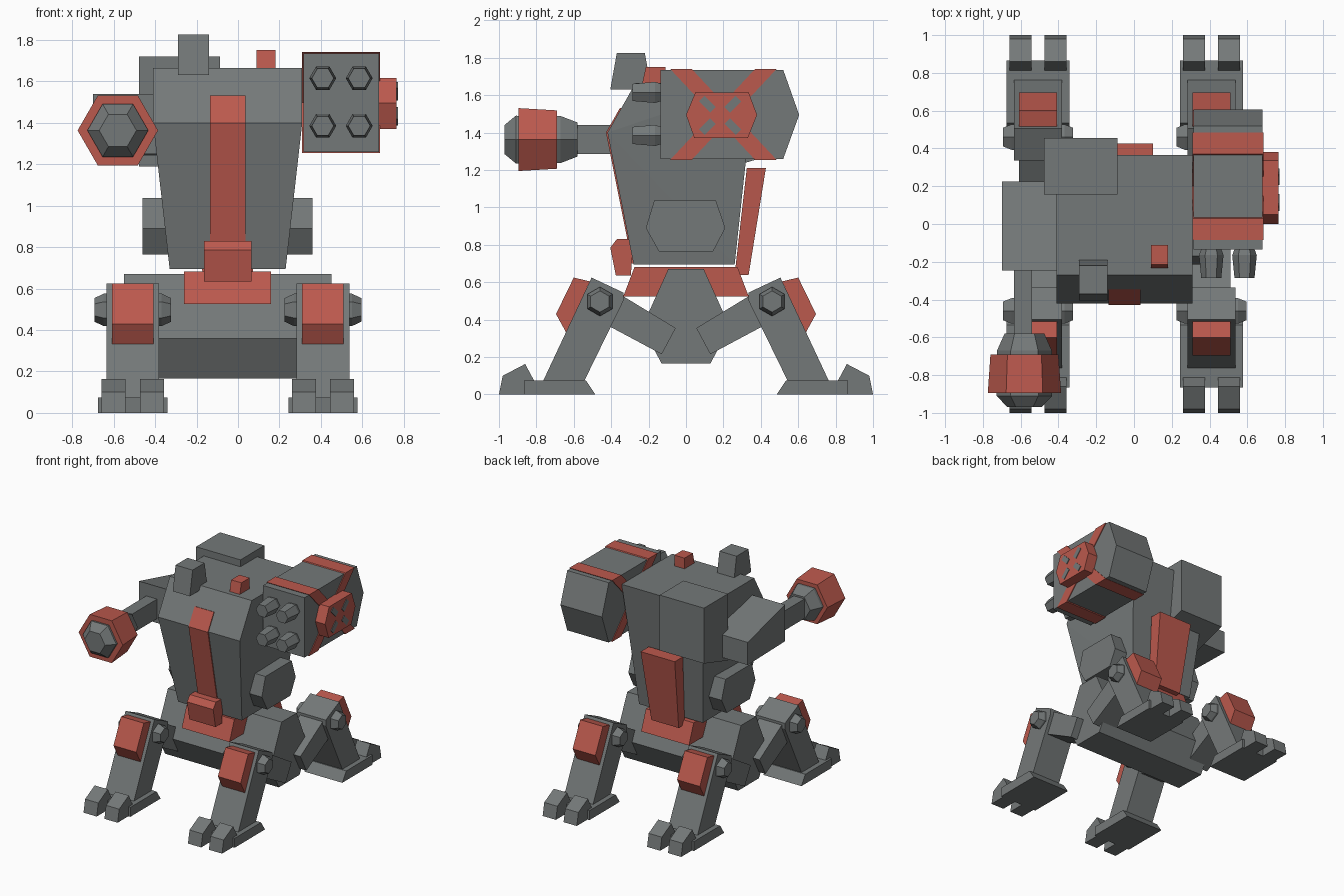
import bpy, bmesh, math
from mathutils import Vector

if "Cube" in bpy.data.objects:
    bpy.data.objects.remove(bpy.data.objects["Cube"])


def material(name, rgb):
    m = bpy.data.materials.new(name)
    m.diffuse_color = (*rgb, 1)
    m.use_nodes = True
    m.node_tree.nodes["Principled BSDF"].inputs["Base Color"].default_value = m.diffuse_color
    return m


GREY = material("armour grey", (0.175, 0.19, 0.19))
RED = material("faded red", (0.50, 0.10, 0.075))
CX = -0.05  # centre line of the body


def finish(name, bm, mat):
    bmesh.ops.recalc_face_normals(bm, faces=bm.faces)
    me = bpy.data.meshes.new(name)
    bm.to_mesh(me)
    bm.free()
    me.materials.append(mat)
    ob = bpy.data.objects.new(name, me)
    bpy.context.collection.objects.link(ob)
    return ob


def loft(name, rings, mat):
    """Join equal-sized rings of points and cap both ends."""
    bm = bmesh.new()
    rows = [[bm.verts.new(p) for p in r] for r in rings]
    n = len(rows[0])
    for a, b in zip(rows, rows[1:]):
        for i in range(n):
            j = (i + 1) % n
            bm.faces.new((a[i], a[j], b[j], b[i]))
    bm.faces.new(rows[0])
    bm.faces.new(rows[-1])
    return finish(name, bm, mat)


def prism(name, pts, x0, x1, mat, s=1):
    """Extrude a (y, z) profile along x; s=-1 mirrors it front to back."""
    return loft(name, [[(x, s * y, z) for y, z in pts] for x in (x0, x1)], mat)


def box(name, x0, x1, y0, y1, z0, z1, mat):
    return prism(name, [(y0, z0), (y1, z0), (y1, z1), (y0, z1)], x0, x1, mat)


def hexes(name, c, axis, steps, mat):
    """Six-sided turned part along x or y: steps are (offset, radius)."""
    rings = []
    for d, r in steps:
        ring = []
        for k in range(6):
            u, v = r * math.cos(k * math.pi / 3), r * math.sin(k * math.pi / 3)
            off = (u, d, v) if axis == "y" else (d, v, u)
            ring.append(Vector(c) + Vector(off))
        rings.append(ring)
    return loft(name, rings, mat)


# pelvis and waist
prism("pelvis", [(-.095, .67), (.095, .67), (.235, .36), (.13, .165),
                 (-.13, .165), (-.235, .36)], CX - .5, CX + .5, GREY)
prism("waist_block", [(-.275, .682), (.275, .682), (.335, .525), (-.335, .525)],
      CX - .21, CX + .21, RED)
prism("groin_plate", [(-.405, .785), (-.37, .83), (-.28, .83), (-.295, .635), (-.375, .635)],
      CX - .115, CX + .115, RED)

# torso: tapered hull, wide from shoulder height up
bm = bmesh.new()
for y, z, w in [(-.28, .695, .28), (.26, .695, .28), (-.42, 1.40, .36),
                (-.27, 1.665, .36), (.365, 1.665, .36)]:
    for s in (-1, 1):
        bm.verts.new((CX + s * w, y, z))
bmesh.ops.convex_hull(bm, input=bm.verts)
bmesh.ops.dissolve_limit(bm, angle_limit=.02, verts=bm.verts, edges=bm.edges)
finish("torso", bm, GREY)

# painted chest stripe
prism("chest_stripe", [(-.28, .70), (-.288, .70), (-.428, 1.40), (-.353, 1.532),
                       (-.345, 1.53), (-.42, 1.40)], CX - .085, CX + .085, RED)

# side hip housings, running through the torso
prism("hip_housing", [(-.17, 1.037), (.16, 1.037), (.21, .89), (.145, .765),
                      (-.145, .765), (-.215, .89)], CX - .41, CX + .41, GREY)

# tapered back plate
loft("back_plate", [[(CX - w, y0, z), (CX + w, y0, z), (CX + w, y1, z), (CX - w, y1, z)]
                    for z, w, y0, y1 in [(.64, .12, .26, .335), (1.21, .15, .325, .427)]], RED)

# backpack, sight and beacon
prism("backpack", [(.155, 1.19), (.155, 1.72), (.455, 1.72), (.455, 1.28)], -.477, -.087, GREY)
prism("sight", [(-.405, 1.63), (-.37, 1.825), (-.22, 1.825), (-.185, 1.63)], -.29, -.14, GREY)
prism("beacon", [(-.235, 1.66), (-.215, 1.75), (-.11, 1.75), (-.11, 1.66)], .09, .18, RED)

# right shoulder, arm and gun
prism("shoulder", [(-.245, 1.25), (-.245, 1.54), (.225, 1.42), (.225, 1.24)], -.70, -.38, GREY)
box("gun_arm", -.635, -.54, -.62, -.2, 1.285, 1.44, GREY)
GUN = (-.58, 1.363)
hexes("gun_barrel", (GUN[0], 0, GUN[1]), "y",
      [(-.58, .105), (-.67, .145), (-.91, .147), (-.97, .09)], GREY)
hexes("gun_band", (GUN[0], 0, GUN[1]), "y", [(-.69, .18), (-.895, .194)], RED)

# left missile pod
PX0, PX1, PZ0, PZ1 = .315, .68, 1.26, 1.735
prism("missile_pod", [(-.135, PZ0), (-.135, PZ1), (.52, PZ1), (.605, 1.495), (.52, PZ0)],
      PX0, PX1, GREY)
# crossed stripes wrapping the pod, standing just proud of it
T = .006
for i, (top, bot) in enumerate([(-.085, .37), (.37, -.085)]):
    prism(f"pod_stripe_{i}", [(top, PZ1 + T), (top + .115, PZ1 + T),
                              (bot + .115, PZ0 - T), (bot, PZ0 - T)], PX0 - T, PX1 + T, RED)
# hexagonal cap with four grey dashes
prism("pod_cap", [(0, 1.495), (.05, 1.615), (.335, 1.615), (.38, 1.495), (.33, 1.37), (.045, 1.37)],
      PX1, .766, RED)
for sy in (-1, 1):
    for sz in (-1, 1):
        c = Vector((.182 + sy * .068, 1.492 + sz * .06))
        a = Vector((sy, sz)).normalized()
        b = Vector((-a.y, a.x))
        quad = [c + a * p * .042 + b * q * .021 for p, q in ((-1, -1), (1, -1), (1, 1), (-1, 1))]
        prism("cap_dash", quad, .764, .771, GREY)
        # missile tube
        hexes("missile_tube", (.497 + sy * .088, 0, 1.5 + sz * .115), "y",
              [(-.125, .05), (-.165, .065), (-.285, .053)], GREY)

# four legs, mirrored left/right and front/back
for side, x in (("right", -.508), ("left", .41)):
    for end, s in (("front", 1), ("rear", -1)):
        n = f"{end}_{side}"
        prism(n + "_thigh", [(-.36, .54), (-.055, .355), (-.13, .215), (-.42, .37)],
              x - .1, x + .1, GREY, s)
        prism(n + "_shin", [(-.505, .625), (-.335, .545), (-.335, .50), (-.545, .07), (-.765, .07)],
              x - .127, x + .127, GREY, s)
        prism(n + "_knee_pad", [(-.60, .625), (-.515, .605), (-.64, .33), (-.695, .43)],
              x - .1, x + .1, RED, s)
        hexes(n + "_knee_bolt", (x, s * -.46, .497), "x",
              [(-.185, .057), (-.14, .078), (.14, .078), (.185, .057)], GREY)
        prism(n + "_foot", [(-.865, 0), (-.865, .075), (-.535, .075), (-.485, 0)],
              x - .167, x + .167, GREY, s)
        for t in (-.092, .092):
            prism(n + "_toe", [(-1, 0), (-.98, .1), (-.86, .163), (-.81, .07), (-.81, 0)],
                  x + t - .058, x + t + .058, GREY, s)
